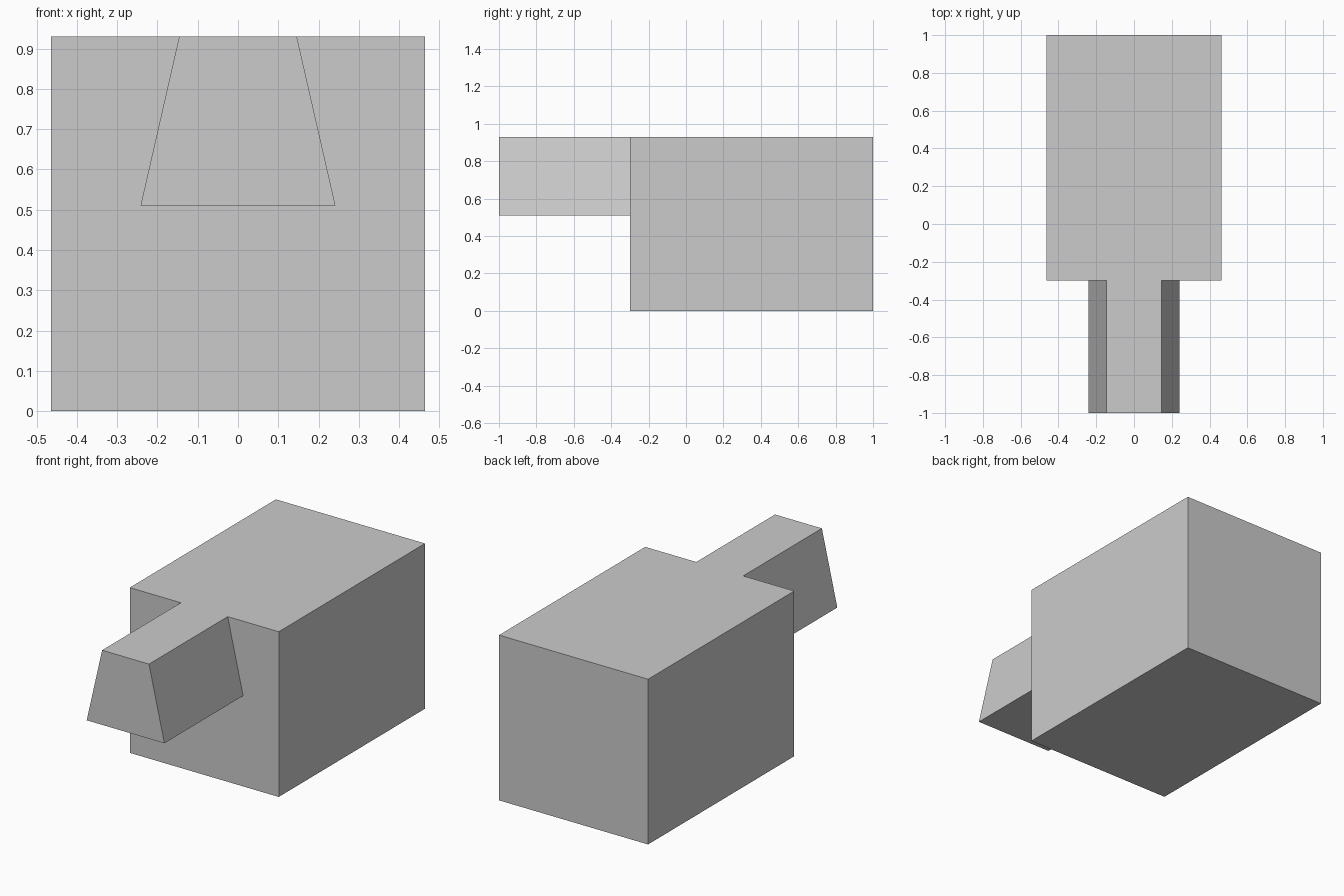
import bpy
import bmesh

cube = bpy.data.objects.get("Cube")
if cube:
    bpy.data.objects.remove(cube, do_unlink=True)

# Single plain grey
grey = bpy.data.materials.new("plain_grey")
grey.use_nodes = True
colour = (0.6, 0.6, 0.6, 1.0)
grey.diffuse_color = colour
grey.node_tree.nodes["Principled BSDF"].inputs["Base Color"].default_value = colour

FRONT, STEP, BACK = -1.0, -0.3, 1.0
TOP = 0.93


def prism(name, bottom_half, top_half, z_low, y_front, y_back):
    """Extrude a symmetric trapezoid profile along y."""
    profile = [(-bottom_half, z_low), (bottom_half, z_low),
               (top_half, TOP), (-top_half, TOP)]
    bm = bmesh.new()
    face = bm.faces.new([bm.verts.new((x, y_front, z)) for x, z in profile])
    extruded = bmesh.ops.extrude_face_region(bm, geom=[face], use_keep_orig=True)
    moved = [v for v in extruded["geom"] if isinstance(v, bmesh.types.BMVert)]
    bmesh.ops.translate(bm, verts=moved, vec=(0, y_back - y_front, 0))
    bmesh.ops.recalc_face_normals(bm, faces=bm.faces)
    mesh = bpy.data.meshes.new(name)
    bm.to_mesh(mesh)
    bm.free()
    mesh.materials.append(grey)
    obj = bpy.data.objects.new(name, mesh)
    bpy.context.collection.objects.link(obj)
    return obj


# Main block
prism("main_block", 0.464, 0.464, 0.0, STEP, BACK)

# Tapered arm, flush with the top of the block
prism("front_arm", 0.242, 0.146, 0.51, FRONT, STEP)
